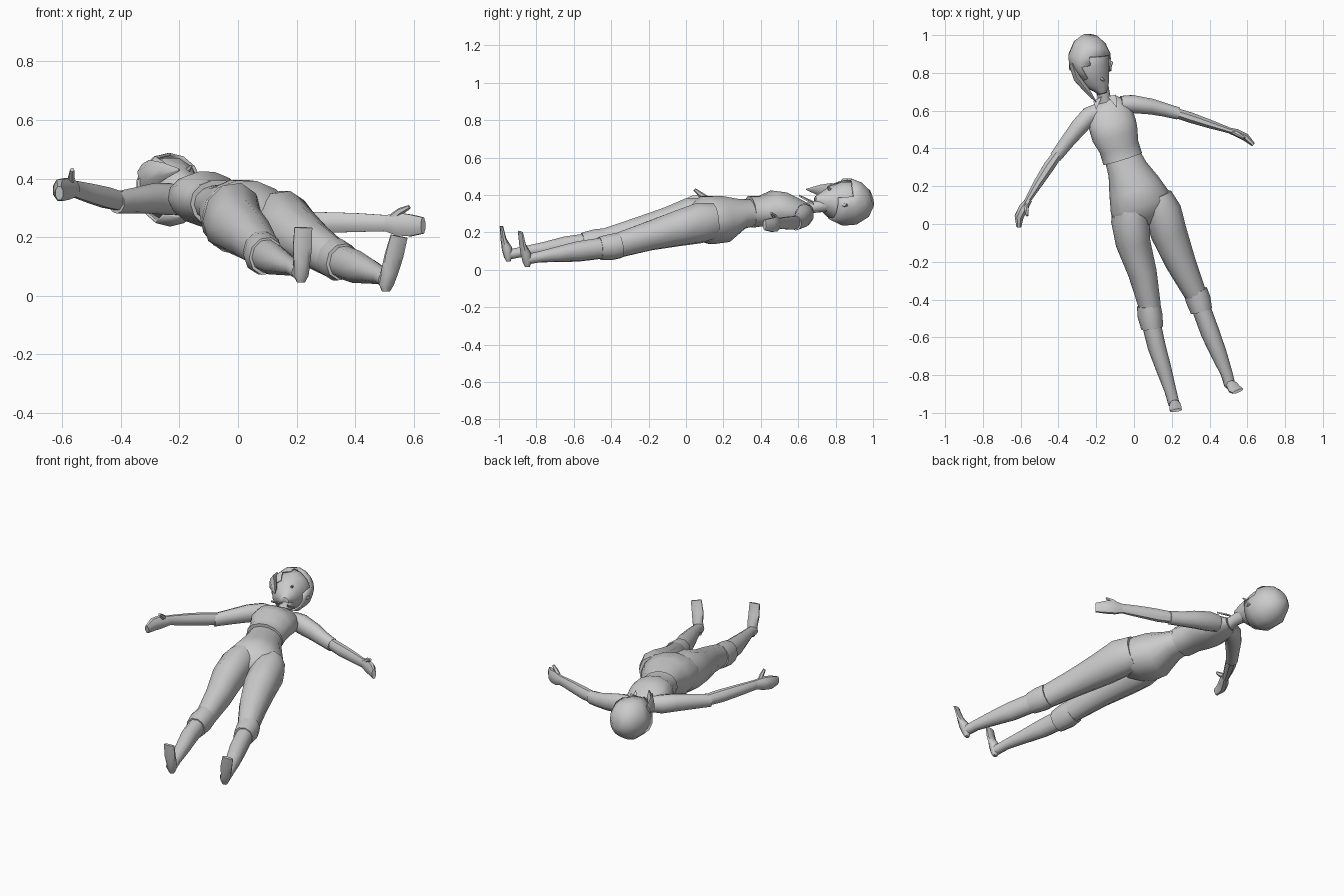
import bpy, bmesh, math
from mathutils import Vector

grey = bpy.data.materials.new("plain grey")
grey.diffuse_color = (0.6, 0.6, 0.6, 1)


def finish(name, bm, angle=50):
    bmesh.ops.recalc_face_normals(bm, faces=bm.faces)
    me = bpy.data.meshes.new(name)
    bm.to_mesh(me)
    bm.free()
    ob = bpy.data.objects.new(name, me)
    bpy.context.collection.objects.link(ob)
    me.materials.append(grey)
    bpy.ops.object.select_all(action='DESELECT')
    ob.select_set(True)
    bpy.context.view_layer.objects.active = ob
    bpy.ops.object.shade_smooth_by_angle(angle=math.radians(angle))
    return ob


def loft(name, rings, side=None, n=10, drop=None):
    """Skin elliptical rings (x, y, z, half width, half height) along a path."""
    bm = bmesh.new()
    pts = [Vector(r[:3]) for r in rings]
    loops = []
    for i, r in enumerate(rings):
        t = (pts[min(i + 1, len(pts) - 1)] - pts[max(i - 1, 0)]).normalized()
        s = Vector(side) if side else t.cross(Vector((0, 0, 1)))
        s = (s - t * s.dot(t)).normalized()
        u = s.cross(t)
        loops.append([bm.verts.new(pts[i] + s * r[3] * math.cos(a) + u * r[4] * math.sin(a))
                      for a in (2 * math.pi * (k + 0.5) / n for k in range(n))])
    for a, b in zip(loops, loops[1:]):
        for k in range(n):
            bm.faces.new((a[k], a[(k + 1) % n], b[(k + 1) % n], b[k]))
    bm.faces.new(loops[0])
    bm.faces.new(loops[-1])
    if drop:
        bmesh.ops.delete(bm, geom=[f for f in bm.faces if drop(f.calc_center_median())], context='FACES')
    return finish(name, bm)


R = (0.91, 0.33, -0.2)  # the body's own sideways direction

# torso
loft("shirt", [(-.15, .655, .32, .06, .035), (-.13, .615, .315, .115, .06), (-.115, .53, .325, .128, .09),
               (-.10, .47, .33, .125, .095), (-.08, .41, .315, .108, .08), (-.06, .345, .31, .108, .085)], R, 14)
loft("trouser_seat", [(-.07, .38, .31, .094, .065), (-.035, .29, .30, .108, .082), (.0, .20, .272, .14, .128),
                      (.035, .11, .265, .168, .13), (.05, .05, .25, .165, .10), (.065, .005, .24, .10, .06)], R, 14)
loft("neck", [(-.15, .63, .32, .042, .036), (-.16, .68, .335, .034, .032), (-.18, .76, .35, .04, .04)], R)

# legs
loft("left_trouser_leg", [(-.03, .12, .275, .08, .11), (-.02, .02, .268, .10, .122), (-.005, -.10, .24, .092, .098),
                          (.045, -.26, .20, .076, .082), (.08, -.42, .16, .06, .068), (.086, -.46, .15, .056, .064)], R)
loft("right_trouser_leg", [(.12, .15, .26, .08, .10), (.15, .07, .25, .10, .112), (.185, -.05, .22, .097, .098),
                           (.245, -.20, .18, .082, .08), (.315, -.35, .135, .062, .07), (.33, -.38, .125, .058, .066)], R)
loft("left_cuff", [(.078, -.43, .155, .062, .07), (.085, -.485, .145, .066, .074), (.096, -.55, .135, .058, .066)], R)
loft("right_cuff", [(.325, -.355, .13, .064, .07), (.34, -.40, .122, .066, .072), (.357, -.46, .115, .058, .064)], R)
loft("left_shin", [(.09, -.52, .14, .05, .058), (.12, -.65, .125, .048, .054), (.155, -.76, .11, .042, .04),
                   (.192, -.88, .095, .032, .028), (.212, -.955, .08, .03, .028)], R)
loft("right_shin", [(.35, -.43, .118, .05, .058), (.405, -.58, .098, .05, .056), (.45, -.69, .083, .043, .042),
                    (.49, -.79, .068, .032, .03), (.508, -.855, .055, .03, .028)], R)
for name, x, y, z, lean, side in (("left_foot", .215, -.95, .045, .008, (1, .15, 0)),
                                  ("right_foot", .505, -.848, .015, .045, (1, .35, 0))):
    loft(name, [(x, y, z, .014, .012), (x, y, z + .025, .027, .024), (x + lean * .3, y - .008, z + .07, .03, .028),
                (x + lean * .6, y - .026, z + .12, .035, .015), (x + lean, y - .037, z + .188, .033, .008)], side, 8)

# arms
loft("right_sleeve", [(-.07, .635, .305, .045, .05), (-.01, .635, .295, .05, .058), (.09, .622, .275, .044, .052),
                      (.16, .605, .26, .038, .044), (.235, .585, .25, .034, .04)])
loft("right_forearm", [(.20, .595, .255, .028, .034), (.30, .563, .25, .03, .038), (.40, .53, .25, .025, .035),
                       (.50, .497, .248, .017, .03), (.53, .488, .246, .016, .03)], n=8)
loft("right_hand", [(.50, .497, .248, .016, .028), (.545, .482, .245, .022, .042), (.59, .46, .24, .022, .04),
                    (.632, .42, .24, .012, .03)], n=8)
loft("right_thumb", [(.52, .488, .26, .012, .016), (.555, .472, .288, .012, .013), (.585, .455, .303, .007, .007)], n=6)
loft("left_sleeve", [(-.18, .60, .325, .045, .045), (-.235, .575, .33, .05, .055), (-.29, .515, .332, .048, .052),
                     (-.35, .44, .325, .04, .045), (-.415, .355, .318, .034, .038)])
loft("left_forearm", [(-.39, .39, .32, .028, .034), (-.45, .305, .335, .032, .038), (-.505, .22, .35, .027, .035),
                      (-.56, .13, .365, .018, .03), (-.57, .105, .367, .017, .028)], n=8)
loft("left_hand", [(-.555, .13, .365, .018, .028), (-.585, .085, .365, .027, .04), (-.608, .04, .36, .026, .04),
                   (-.61, -.015, .35, .014, .026)], n=8)
loft("left_thumb", [(-.575, .11, .38, .012, .016), (-.568, .075, .405, .012, .014), (-.566, .045, .43, .008, .008)], n=6)

# head
head = [(-.165, .69, .375, .022, .02), (-.175, .725, .37, .048, .048), (-.205, .77, .365, .085, .085),
        (-.228, .83, .362, .102, .112), (-.232, .89, .365, .10, .11), (-.23, .95, .375, .072, .08),
        (-.225, .985, .385, .03, .03)]
loft("face", head, (1, 0, 0), 12)

# hair shell, left open over the face
look = Vector((.62, -.42, .66))
hair = [(x - .004, y + .008, z, w + .014, h + .014) for x, y, z, w, h in head[2:]]
shell = loft("hair", hair, (1, 0, 0), 14,
             lambda c: (c - Vector((-.23, .85, .365))).dot(look) > .075 or c.y < .79)
mod = shell.modifiers.new("thickness", 'SOLIDIFY')
mod.thickness = .01
loft("side_lock", [(-.325, .84, .40, .02, .05), (-.30, .77, .415, .022, .05), (-.255, .715, .425, .018, .03),
                   (-.20, .645, .43, .004, .004)], n=6)
loft("ear", [(-.13, .85, .345, .02, .012), (-.115, .845, .348, .014, .008)], (0, 1, 0), 6)
loft("nose", [(-.18, .775, .42, .012, .012), (-.158, .758, .444, .004, .004)], (1, 0, 0), 6)

# collar points
for name, pts in (("left_collar", [(-.17, .675, .36), (-.215, .65, .365), (-.20, .605, .392)]),
                  ("right_collar", [(-.14, .675, .355), (-.095, .685, .345), (-.09, .615, .385)])):
    bm = bmesh.new()
    f = bm.faces.new([bm.verts.new(p) for p in pts])
    top = bmesh.ops.extrude_face_region(bm, geom=[f])
    bmesh.ops.translate(bm, verts=[v for v in top['geom'] if isinstance(v, bmesh.types.BMVert)], vec=(0, 0, .01))
    finish(name, bm, 20)
